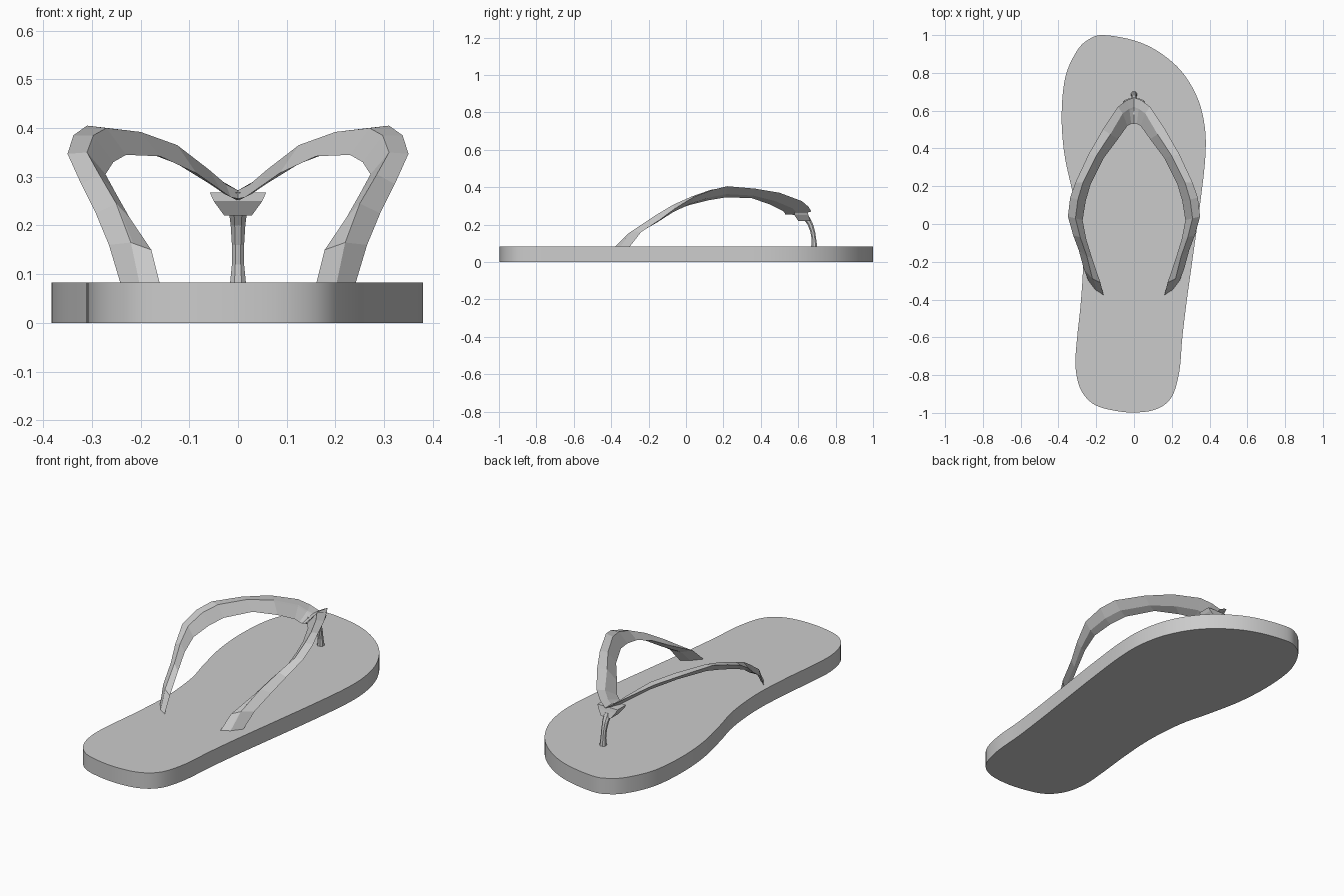
import bpy, bmesh
from mathutils import Vector

if "Cube" in bpy.data.objects:
    bpy.data.objects.remove(bpy.data.objects["Cube"])

grey = bpy.data.materials.new("plain grey")
grey.diffuse_color = (0.6, 0.6, 0.6, 1)
grey.use_nodes = True
grey.node_tree.nodes["Principled BSDF"].inputs["Base Color"].default_value = grey.diffuse_color


def make_object(name, bm):
    bmesh.ops.recalc_face_normals(bm, faces=bm.faces)
    mesh = bpy.data.meshes.new(name)
    bm.to_mesh(mesh)
    bm.free()
    mesh.materials.append(grey)
    ob = bpy.data.objects.new(name, mesh)
    bpy.context.collection.objects.link(ob)
    return ob


def smooth_loop(pts, n):
    """Closed Catmull-Rom curve through the points."""
    out = []
    for i in range(len(pts)):
        a, b, c, d = (Vector(pts[(i + k) % len(pts)]) for k in (-1, 0, 1, 2))
        for s in range(n):
            t = s / n
            out.append(0.5 * (2 * b + (c - a) * t + (2 * a - 5 * b + 4 * c - d) * t * t
                              + (3 * b - a - 3 * c + d) * t ** 3))
    return out


def loft(bm, sections):
    """Skin a row of closed sections and cap both ends."""
    rings = [[bm.verts.new(p) for p in sec] for sec in sections]
    for r, q in zip(rings, rings[1:]):
        for i in range(len(r)):
            j = (i + 1) % len(r)
            bm.faces.new((r[i], r[j], q[j], q[i]))
    bm.faces.new(rings[0])
    bm.faces.new(rings[-1])


# Sole: foot-shaped outline, extruded
outline = [(-.16, 1), (0, .972), (.13, .912), (.25, .81), (.335, .67), (.374, .52),
           (.378, .36), (.352, .12), (.315, -.15), (.28, -.4), (.256, -.6), (.24, -.78),
           (.2, -.915), (.12, -.98), (0, -.998), (-.12, -.985), (-.22, -.95),
           (-.285, -.87), (-.31, -.75), (-.301, -.6), (-.282, -.42), (-.27, -.2),
           (-.288, .02), (-.33, .19), (-.37, .38), (-.383, .58), (-.363, .78),
           (-.3, .92), (-.235, .98)]
bm = bmesh.new()
loop = smooth_loop(outline, 5)
loft(bm, [[(p.x, p.y, z) for p in loop] for z in (0, .083)])
sole = make_object("sole", bm)
bpy.context.view_layer.objects.active = sole
sole.select_set(True)
bpy.ops.object.shade_smooth_by_angle()

# Strap: faceted band, each station is outer edge, crest, inner edge
stations = [
    ((.238, -.31, .07), (.2, -.36, .07), (.158, -.39, .07)),
    ((.265, -.24, .16), (.22, -.29, .165), (.178, -.31, .15)),
    ((.292, -.14, .225), (.25, -.17, .245), (.222, -.18, .215)),
    ((.322, -.06, .285), (.285, -.07, .305), (.253, -.08, .27)),
    ((.35, .04, .347), (.31, .03, .35), (.272, .02, .305)),
    ((.338, .14, .385), (.297, .13, .385), (.256, .12, .33)),
    ((.31, .22, .405), (.27, .22, .4), (.23, .21, .345)),
    ((.24, .37, .392), (.2, .36, .392), (.16, .35, .342)),
    ((.165, .5, .37), (.125, .475, .365), (.085, .45, .307)),
    ((.085, .62, .325), (.06, .585, .315), (.035, .52, .272)),
    ((.04, .655, .295), (.025, .61, .285), (.015, .53, .258)),
    ((0, .67, .27), (0, .62, .272), (0, .53, .255))]
sections = []
for o, c, i in stations:
    o, c, i = Vector(o), Vector(c), Vector(i)
    shoulder = c.lerp(i, .12)
    under = o.lerp(i, .5) - Vector((0, 0, .012))
    sections.append([o, c, shoulder, i, under])
bm = bmesh.new()
loft(bm, sections)
bm.faces.ensure_lookup_table()
bmesh.ops.delete(bm, geom=[bm.faces[-1]], context='FACES_ONLY')
strap = make_object("strap", bm)
mirror = strap.modifiers.new("mirror", 'MIRROR')
mirror.merge_threshold = .002

# Knot under the strap joint, then the toe post
bm = bmesh.new()
loft(bm, [[(-a, y0, z), (a, y0, z), (a, y1, z), (-a, y1, z)]
          for a, y0, y1, z in ((.058, .58, .65, .268), (.05, .58, .655, .25),
                               (.028, .6, .665, .22))])
make_object("strap_knot", bm)

bm = bmesh.new()
profile = [(.02, .64, .24), (.015, .665, .2), (.0125, .678, .16),
           (.0125, .684, .12), (.017, .686, .075)]
shape = [(1, .45), (.45, 1), (-.45, 1), (-1, .45), (-1, -.45), (-.45, -1), (.45, -1), (1, -.45)]
loft(bm, [[(r * u, y + r * v, z) for u, v in shape] for r, y, z in profile])
make_object("toe_post", bm)
